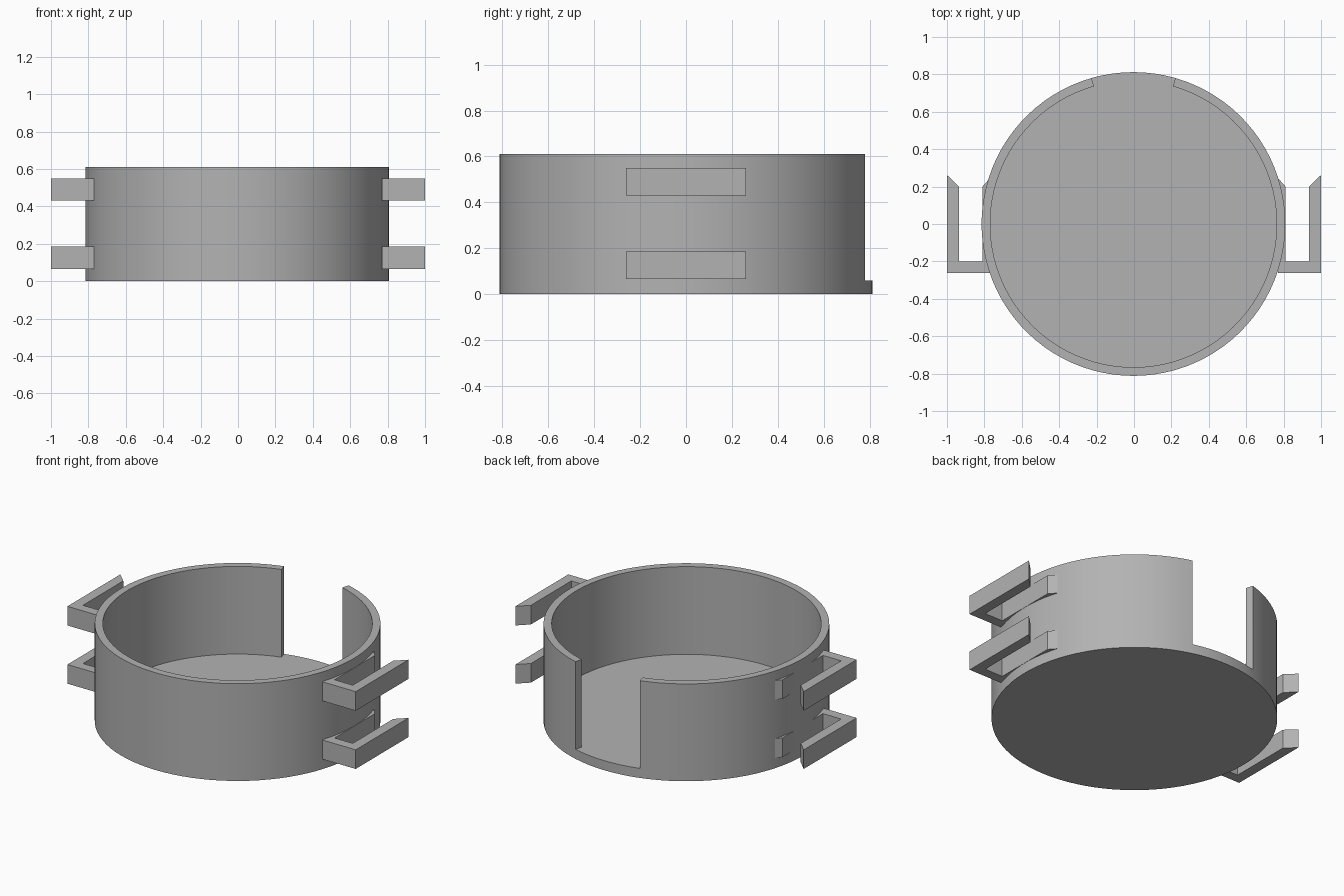
import bpy, bmesh, math

cube = bpy.data.objects.get("Cube")
if cube:
    bpy.data.objects.remove(cube, do_unlink=True)

grey = bpy.data.materials.new("plain grey")
grey.use_nodes = True
colour = (0.45, 0.45, 0.45, 1)
grey.diffuse_color = colour
grey.node_tree.nodes["Principled BSDF"].inputs["Base Color"].default_value = colour

SEGMENTS, GAP = 90, 4            # gap half width in segments (4 degrees each)
OUTER, INNER = 0.812, 0.766
FLOOR, HEIGHT = 0.06, 0.61
CENTRE_X = -0.003


def make_object(name, bm):
    bmesh.ops.recalc_face_normals(bm, faces=bm.faces)
    mesh = bpy.data.meshes.new(name)
    bm.to_mesh(mesh)
    bm.free()
    mesh.materials.append(grey)
    obj = bpy.data.objects.new(name, mesh)
    bpy.context.collection.objects.link(obj)
    return obj


def extrude_up(bm, faces, height):
    new = bmesh.ops.extrude_face_region(bm, geom=faces)["geom"]
    verts = [g for g in new if isinstance(g, bmesh.types.BMVert)]
    bmesh.ops.translate(bm, verts=verts, vec=(0, 0, height))


def ring(bm, radius, z):
    verts = []
    for i in range(SEGMENTS):
        a = math.pi / 2 + math.tau * i / SEGMENTS
        verts.append(bm.verts.new((CENTRE_X + radius * math.cos(a), radius * math.sin(a), z)))
    return verts


# Round tray: solid floor with a wall raised everywhere but the back opening
bm = bmesh.new()
base, rim, inside = ring(bm, OUTER, 0), ring(bm, OUTER, FLOOR), ring(bm, INNER, FLOOR)
bm.faces.new(base[::-1])
bm.faces.new(inside)
wall = []
for i in range(SEGMENTS):
    j = (i + 1) % SEGMENTS
    bm.faces.new((base[i], base[j], rim[j], rim[i]))
    top = bm.faces.new((rim[i], rim[j], inside[j], inside[i]))
    if GAP <= i < SEGMENTS - GAP:
        wall.append(top)
extrude_up(bm, wall, HEIGHT - FLOOR)
bmesh.ops.delete(bm, geom=[f for f in wall if f.is_valid], context='FACES_ONLY')
tray = make_object("round_tray", bm)

# U-shaped clips, open to the back with slanted tips
CLIP = [(0.77, -0.262), (1, -0.262), (1, 0.262), (0.936, 0.2),
        (0.936, -0.2), (0.81, -0.2), (0.81, 0.2), (0.77, 0.245)]
for side, sign in (("left", 1), ("right", -1)):
    for level, z in (("lower", 0.065), ("upper", 0.43)):
        bm = bmesh.new()
        face = bm.faces.new([bm.verts.new((sign * x, y, z)) for x, y in CLIP])
        new = bmesh.ops.extrude_face_region(bm, geom=[face], use_keep_orig=True)["geom"]
        verts = [g for g in new if isinstance(g, bmesh.types.BMVert)]
        bmesh.ops.translate(bm, verts=verts, vec=(0, 0, 0.12))
        make_object(f"{side}_{level}_clip", bm)

# Smooth the round sides, keep the edges sharp
bpy.ops.object.select_all(action='DESELECT')
tray.select_set(True)
bpy.context.view_layer.objects.active = tray
bpy.ops.object.shade_smooth_by_angle(angle=math.radians(30))
